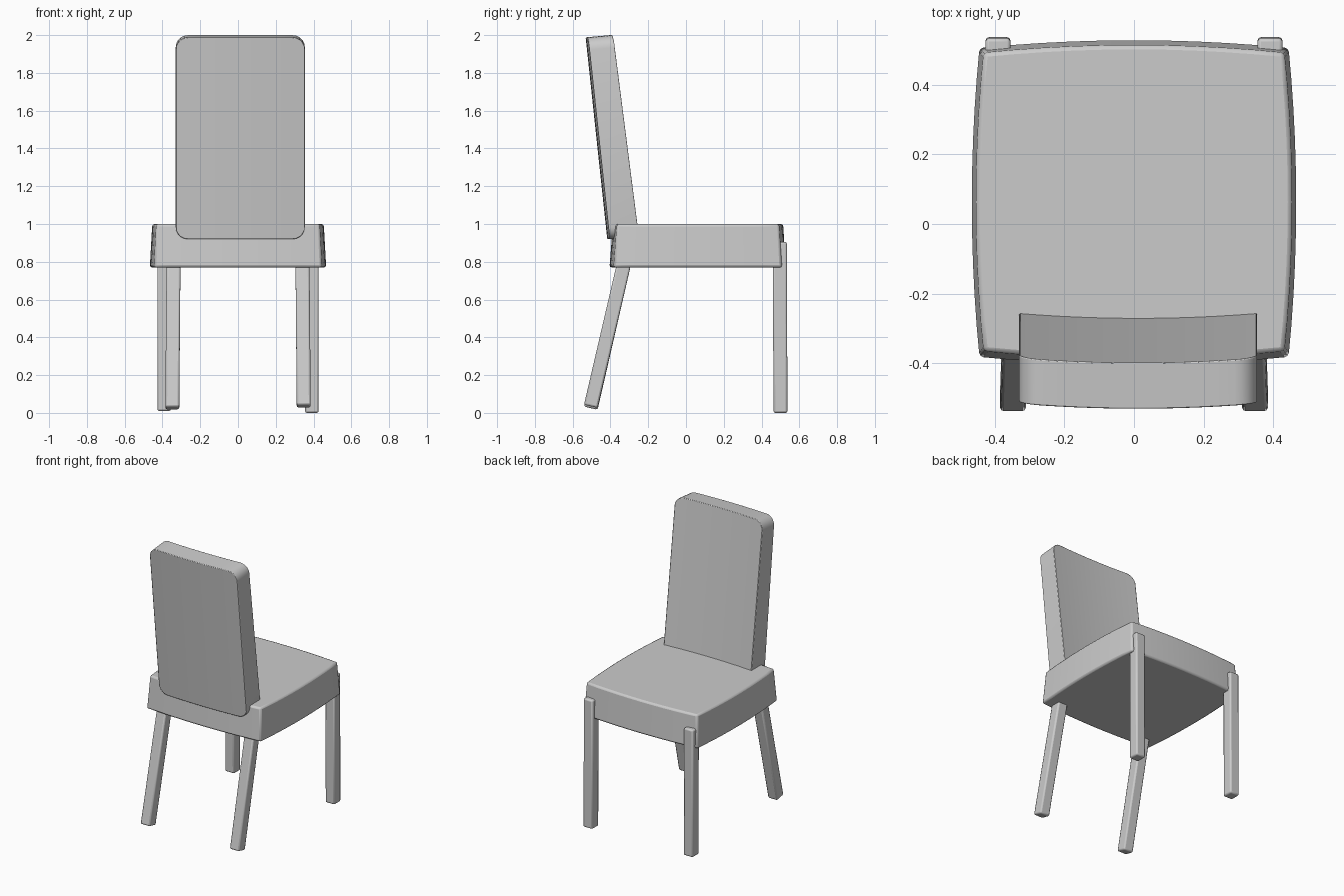
import bpy, bmesh, math

if "Cube" in bpy.data.objects:
    bpy.data.objects.remove(bpy.data.objects["Cube"])


def loft(name, sections, bevel, segments=2):
    """Skin a list of closed loops, cap both ends and soften the edges."""
    bm = bmesh.new()
    rings = [[bm.verts.new(p) for p in s] for s in sections]
    n = len(rings[0])
    for a, b in zip(rings, rings[1:]):
        for i in range(n):
            j = (i + 1) % n
            bm.faces.new((a[i], a[j], b[j], b[i]))
    bm.faces.new(rings[0])
    bm.faces.new(rings[-1])
    bmesh.ops.recalc_face_normals(bm, faces=bm.faces)
    mesh = bpy.data.meshes.new(name)
    bm.to_mesh(mesh)
    bm.free()
    ob = bpy.data.objects.new(name, mesh)
    bpy.context.collection.objects.link(ob)
    mod = ob.modifiers.new("soft_edges", 'BEVEL')
    mod.width, mod.segments = bevel, segments
    mod.limit_method, mod.angle_limit = 'ANGLE', math.radians(40)
    bpy.ops.object.select_all(action='DESELECT')
    ob.select_set(True)
    bpy.context.view_layer.objects.active = ob
    bpy.ops.object.shade_smooth_by_angle(angle=math.radians(35))
    return ob


def seat_outline(z, hx, y0, y1, bow, steps=10):
    """Rectangle whose four sides bow gently outwards."""
    corners = [(-hx, y0), (hx, y0), (hx, y1), (-hx, y1)]
    pts = []
    for i, (ax, ay) in enumerate(corners):
        bx, by = corners[(i + 1) % 4]
        length = math.hypot(bx - ax, by - ay)
        nx, ny = (by - ay) / length, -(bx - ax) / length
        for k in range(steps):
            t = k / steps
            b = bow * 4 * t * (1 - t)
            pts.append((ax + (bx - ax) * t + nx * b, ay + (by - ay) * t + ny * b, z))
    return pts


# Seat cushion, slightly wider at the bottom
loft("seat", [seat_outline(0.77, 0.445, -0.383, 0.507, 0.022),
              seat_outline(1.00, 0.432, -0.365, 0.492, 0.022)], 0.012)

# Backrest: vertical slices across x, rounded corners, leaning and bowed back
CX, HW, R, Z0, Z1 = 0.012, 0.342, 0.065, 0.92, 2.0
offsets = [HW - R + R * math.sin(math.radians(a)) for a in (0, 18, 36, 54, 72, 90)]
inner = [(HW - R) * k / 5 for k in range(-4, 5)]
slices = []
for x in [-o for o in reversed(offsets)] + inner + offsets:
    d = max(0.0, abs(x) - (HW - R))
    cut = R - math.sqrt(max(0.0, R * R - d * d))
    bow = -0.014 * (1 - (x / HW) ** 2)

    def rear(z):
        return -0.403 - (z - Z0) * 0.107 + bow

    def front(z):
        return -0.247 - (z - Z0) * 0.128 + bow

    lo, hi = Z0 + cut, Z1 - cut
    slices.append([(CX + x, rear(lo), lo), (CX + x, rear(hi - 0.012), hi - 0.012),
                   (CX + x, front(hi), hi), (CX + x, front(lo), lo)])
loft("backrest", slices, 0.012)


def leg(name, bottom, top, hx, hy):
    """Square post between two (x, y, z) centres; ends tilt with the lean."""
    slope = (top[1] - bottom[1]) / (top[2] - bottom[2])
    loft(name, [[(x + sx * hx, y + sy * hy, z - sy * hy * slope)
                 for sx, sy in ((-1, -1), (1, -1), (1, 1), (-1, 1))]
                for x, y, z in (bottom, top)], 0.01)


# Legs: straight pair on the +y side, raked pair under the backrest
for side, label, lift in ((-1, "left", 0.025), (1, "right", 0.035)):
    leg("front_leg_" + label, (side * 0.391, 0.50, 0.01 if side < 0 else 0.0),
        (side * 0.391, 0.497, 0.905), 0.036, 0.037)
    leg("rear_leg_" + label, (side * 0.348, -0.504, lift),
        (side * 0.341, -0.312, 0.86), 0.037, 0.036)
